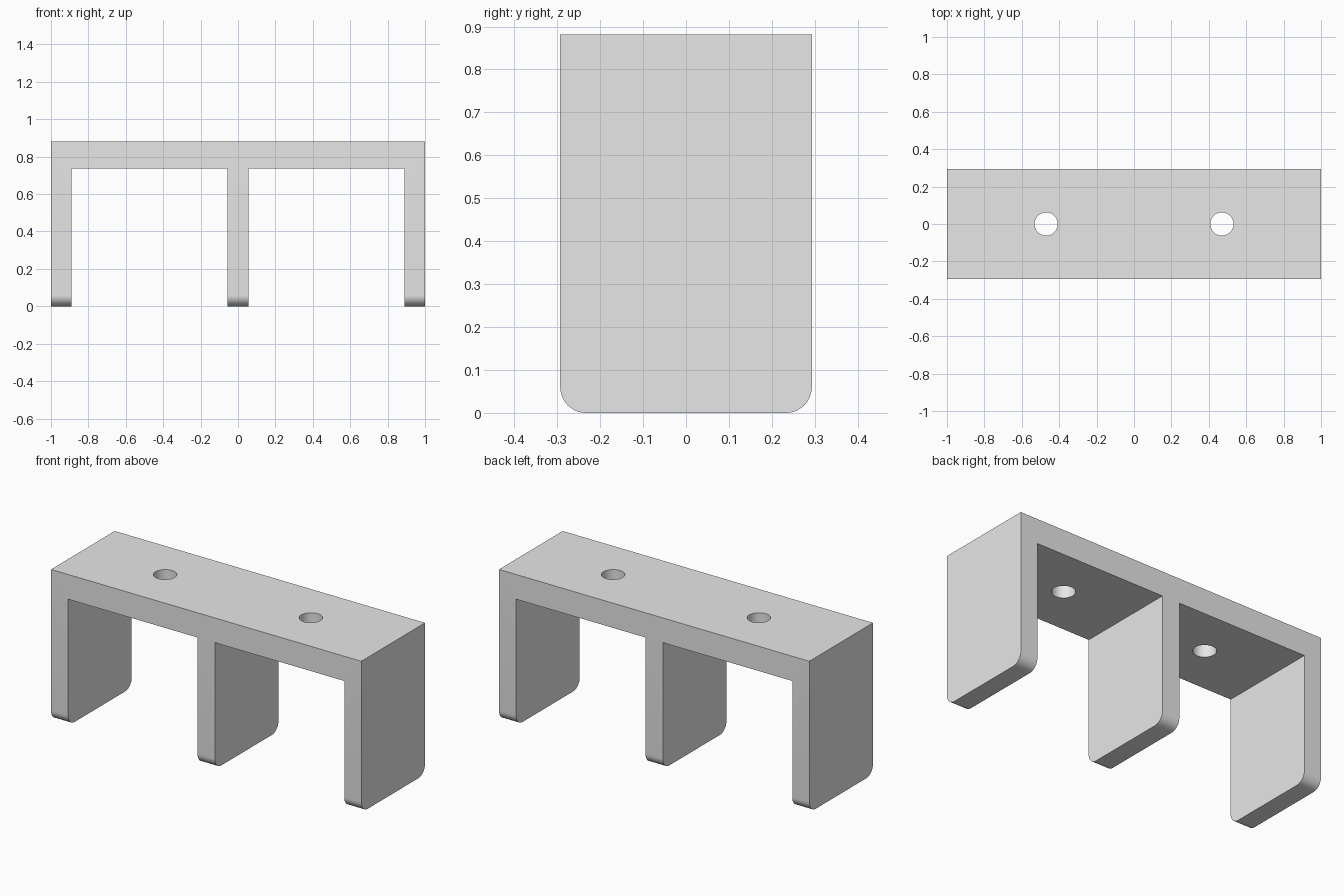
import bpy
import bmesh
from mathutils import Vector

if "Cube" in bpy.data.objects:
    bpy.data.objects.remove(bpy.data.objects["Cube"], do_unlink=True)

HALF_DEPTH, HEIGHT, UNDERSIDE = 0.293, 0.882, 0.738
LEG, MID, CORNER = 0.11, 0.056, 0.06
HOLE_X, HOLE_RADIUS = 0.47, 0.062

grey = bpy.data.materials.new("light grey")
grey.use_nodes = True
colour = (0.8, 0.8, 0.8, 1)
grey.diffuse_color = colour
grey.node_tree.nodes["Principled BSDF"].inputs["Base Color"].default_value = colour

# Three-legged front profile, mirrored from its right half
half = [(1, HEIGHT), (1, 0), (1 - LEG, 0), (1 - LEG, UNDERSIDE), (MID, UNDERSIDE), (MID, 0)]
profile = half + [(-x, z) for x, z in reversed(half)]

bm = bmesh.new()
face = bm.faces.new([bm.verts.new((x, -HALF_DEPTH, z)) for x, z in profile])
extruded = bmesh.ops.extrude_face_region(bm, geom=[face])["geom"]
bmesh.ops.translate(bm, vec=Vector((0, 2 * HALF_DEPTH, 0)),
                    verts=[v for v in extruded if isinstance(v, bmesh.types.BMVert)])

# Rounded front and back corners at the foot of each leg
feet = [e for e in bm.edges
        if all(v.co.z < 0.001 for v in e.verts)
        and abs(e.verts[0].co.y - e.verts[1].co.y) < 0.001]
bmesh.ops.bevel(bm, geom=feet, offset=CORNER, segments=10, profile=0.5, affect='EDGES')
bmesh.ops.recalc_face_normals(bm, faces=bm.faces)
mesh = bpy.data.meshes.new("bracket")
bm.to_mesh(mesh)
bm.free()
bracket = bpy.data.objects.new("bracket", mesh)
bpy.context.collection.objects.link(bracket)
mesh.materials.append(grey)

# Screw holes through the top plate
for side, x in (("right", -HOLE_X), ("left", HOLE_X)):
    bpy.ops.mesh.primitive_cylinder_add(vertices=48, radius=HOLE_RADIUS, depth=0.4,
                                        location=(x, 0, HEIGHT))
    cutter = bpy.context.object
    cutter.name = side + "_hole_cutter"
    cutter.data.materials.append(grey)
    cutter.hide_render = True
    cutter.hide_set(True)
    cut = bracket.modifiers.new(side + "_hole", 'BOOLEAN')
    cut.operation = 'DIFFERENCE'
    cut.solver = 'EXACT'
    cut.object = cutter

# Bake the holes, then smooth only the curved surfaces
bpy.context.view_layer.objects.active = bracket
bracket.select_set(True)
for name in [m.name for m in bracket.modifiers]:
    bpy.ops.object.modifier_apply(modifier=name)
for obj in [o for o in bpy.data.objects if o.name.endswith("_hole_cutter")]:
    bpy.data.objects.remove(obj, do_unlink=True)
bracket.select_set(True)
bpy.ops.object.shade_smooth_by_angle(angle=0.5)
